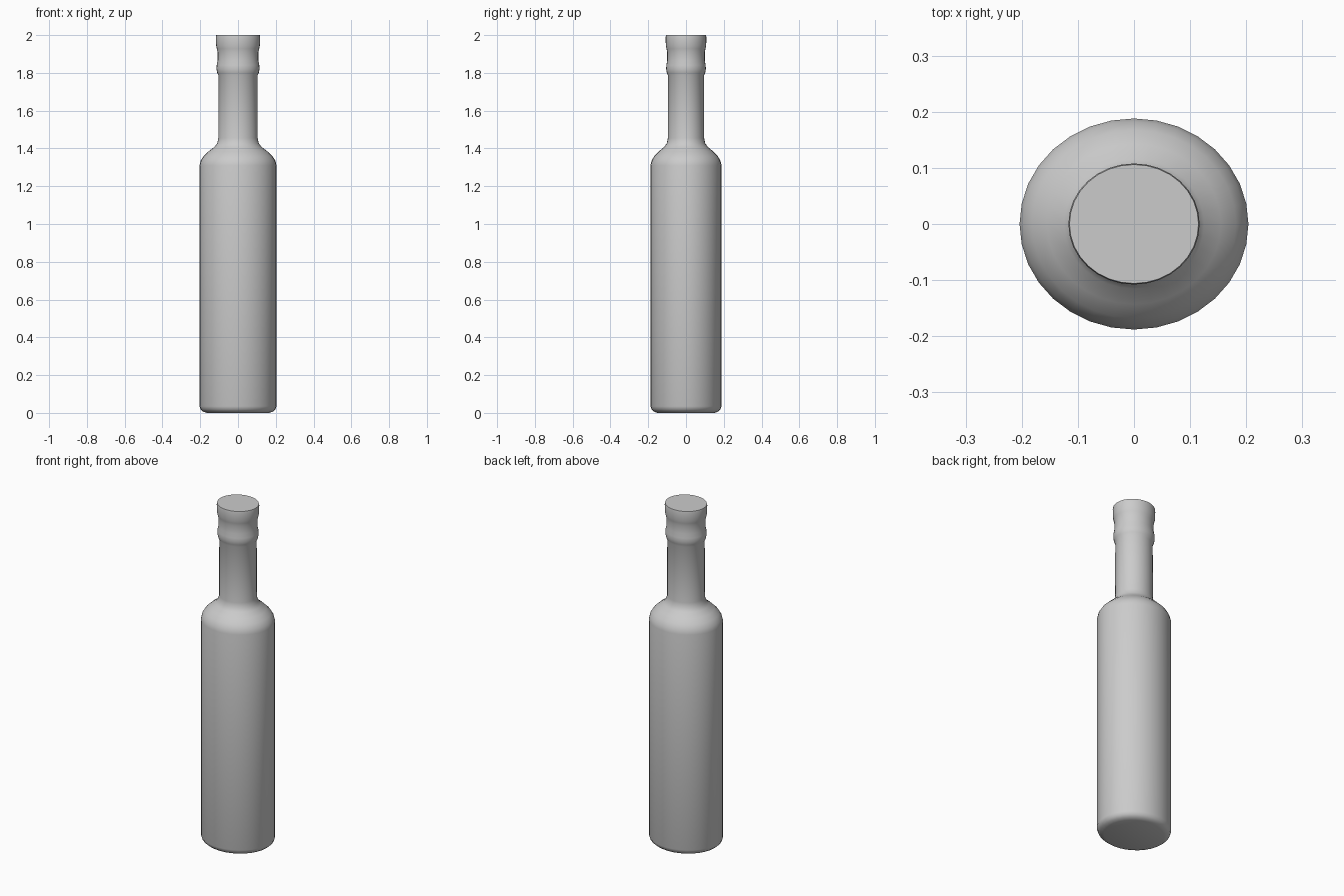
import bpy, bmesh, math

if "Cube" in bpy.data.objects:
    bpy.data.objects.remove(bpy.data.objects["Cube"])

SIDES = 32
DEPTH = 0.922   # oval section: depth relative to width

# Half-width and height, from the base up to the mouth
PROFILE = [
    (0.165, 0.0), (0.185, 0.007), (0.198, 0.018), (0.204, 0.035),   # rounded base
    (0.204, 1.31), (0.198, 1.335), (0.182, 1.36), (0.155, 1.385),   # shoulder
    (0.125, 1.408), (0.110, 1.428), (0.104, 1.455),                 # neck root
    (0.103, 1.785), (0.110, 1.80), (0.114, 1.82), (0.113, 1.84),    # neck ring
    (0.108, 1.865), (0.108, 1.91), (0.112, 1.928),                  # groove
    (0.116, 1.945), (0.117, 1.99), (0.115, 2.0),                    # lip
]


def lathe(name, profile):
    bm = bmesh.new()
    rings = []
    for r, z in profile:
        rings.append([bm.verts.new((r * math.cos(2 * math.pi * i / SIDES),
                                    r * DEPTH * math.sin(2 * math.pi * i / SIDES), z))
                      for i in range(SIDES)])
    for a, b in zip(rings, rings[1:]):
        for i in range(SIDES):
            j = (i + 1) % SIDES
            bm.faces.new((a[i], a[j], b[j], b[i]))
    # flat closed base and top
    bm.faces.new(rings[0][::-1])
    bm.faces.new(rings[-1])
    mesh = bpy.data.meshes.new(name)
    bm.to_mesh(mesh)
    bm.free()
    obj = bpy.data.objects.new(name, mesh)
    bpy.context.collection.objects.link(obj)
    return obj


# Bottle body, neck and lip in one turned shape
bottle = lathe("bottle", PROFILE)
bpy.context.view_layer.objects.active = bottle
bottle.select_set(True)
bpy.ops.object.shade_smooth_by_angle(angle=math.radians(40))
